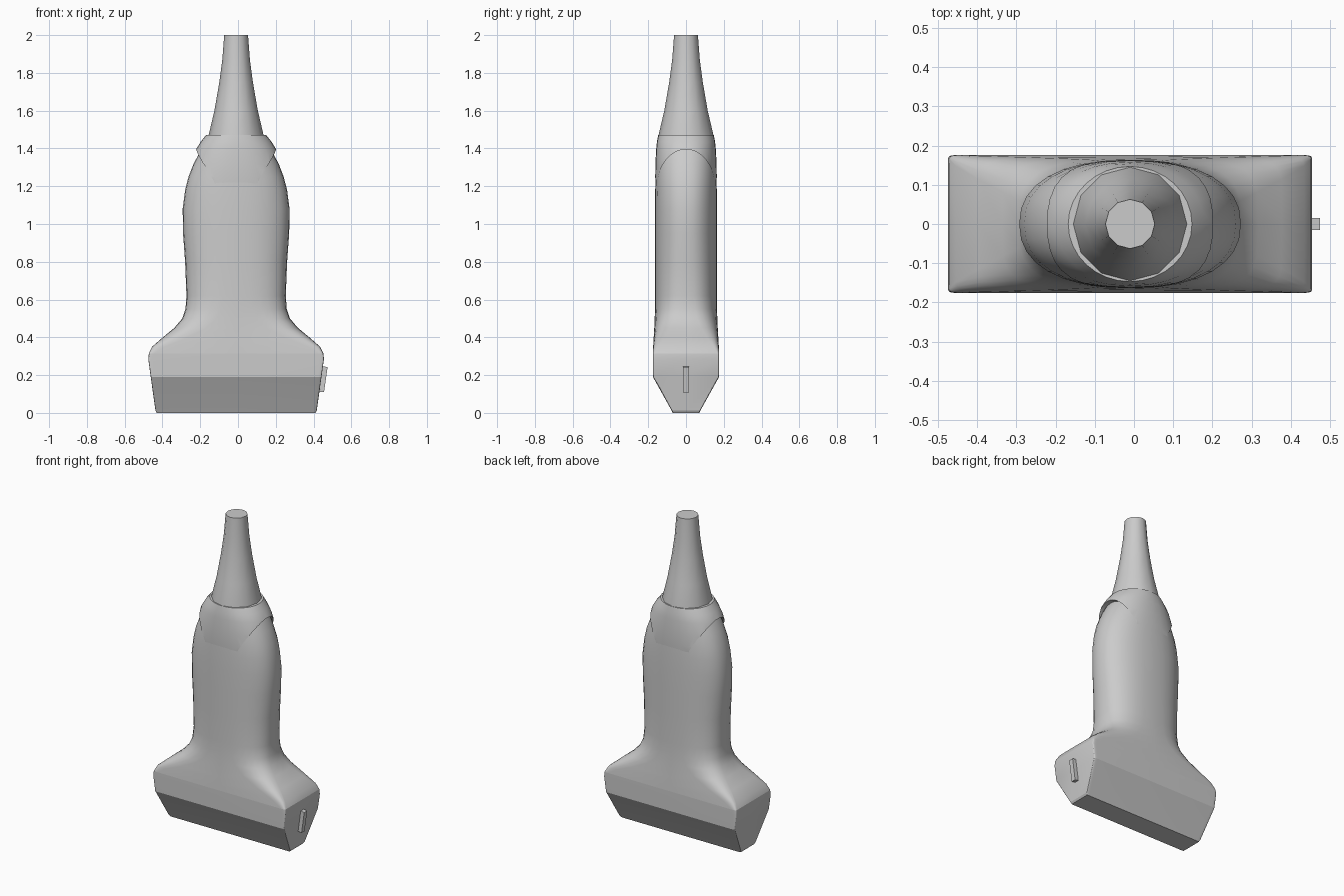
import bpy, bmesh, math

if "Cube" in bpy.data.objects:
    bpy.data.objects.remove(bpy.data.objects["Cube"])

CX = -0.01   # axis of the probe; the side marker makes the whole centred
SIDES = 32


def ring(z, a, b, n, sides):
    """Superellipse section: n=2 is an ellipse, a large n is a rectangle."""
    pts = []
    for i in range(sides):
        t = 2 * math.pi * i / sides
        c, s = math.cos(t), math.sin(t)
        x = math.copysign(abs(c) ** (2 / n), c) if abs(c) > 1e-6 else 0
        y = math.copysign(abs(s) ** (2 / n), s) if abs(s) > 1e-6 else 0
        pts.append((CX + a * x, b * y, z))
    return pts


def loft(name, sections, sides=SIDES):
    """Closed skin through sections given as (z, half x, half y, exponent)."""
    bm = bmesh.new()
    rings = [[bm.verts.new(p) for p in ring(*s, sides)] for s in sections]
    for lo, hi in zip(rings, rings[1:]):
        for i in range(sides):
            j = (i + 1) % sides
            bm.faces.new((lo[i], lo[j], hi[j], hi[i]))
    bm.faces.new(rings[0][::-1])
    bm.faces.new(rings[-1])
    mesh = bpy.data.meshes.new(name)
    bm.to_mesh(mesh)
    bm.free()
    obj = bpy.data.objects.new(name, mesh)
    bpy.context.collection.objects.link(obj)
    return obj


def activate(obj):
    bpy.ops.object.select_all(action='DESELECT')
    obj.select_set(True)
    bpy.context.view_layer.objects.active = obj


def smooth(obj, degrees=28):
    activate(obj)
    bpy.ops.object.shade_smooth_by_angle(angle=math.radians(degrees))


# Wedge-shaped scanning head
head = loft("scan_head", [
    (0.0, 0.420, 0.070, 60), (0.012, 0.427, 0.076, 60),
    (0.19, 0.452, 0.175, 60), (0.285, 0.465, 0.176, 60),
    (0.315, 0.462, 0.176, 50)])
smooth(head, 18)

# Shoulders flowing into the oval grip
grip = loft("grip", [
    (0.315, 0.462, 0.176, 50), (0.35, 0.445, 0.174, 20),
    (0.40, 0.388, 0.171, 8), (0.45, 0.327, 0.168, 4.5),
    (0.50, 0.285, 0.166, 3.2), (0.55, 0.268, 0.164, 2.7),
    (0.62, 0.263, 0.163, 2.5), (0.80, 0.270, 0.163, 2.4),
    (0.95, 0.281, 0.164, 2.3), (1.08, 0.283, 0.164, 2.3),
    (1.18, 0.270, 0.163, 2.3), (1.25, 0.252, 0.161, 2.3),
    (1.32, 0.225, 0.159, 2.2), (1.38, 0.192, 0.154, 2.2),
    (1.45, 0.150, 0.142, 2.0)])
smooth(grip, 35)

# Collar with a front and a back flap, arched open over each side of the grip
collar = loft("collar", [
    (1.20, 0.268, 0.161, 2.3), (1.25, 0.262, 0.163, 2.3),
    (1.32, 0.242, 0.162, 2.2), (1.395, 0.212, 0.158, 2.2),
    (1.435, 0.188, 0.154, 2.1), (1.472, 0.158, 0.147, 2.0)])
bpy.ops.mesh.primitive_cylinder_add(vertices=48, radius=1, depth=1,
                                    location=(CX, 0, 1.20),
                                    rotation=(0, math.pi / 2, 0))
cutter = bpy.context.object
cutter.name = "arch_cutter"
cutter.scale = (0.195, 0.152, 1)
cutter.hide_render = True
cut = collar.modifiers.new("arch", 'BOOLEAN')
cut.operation = 'DIFFERENCE'
cut.solver = 'EXACT'
cut.object = cutter
activate(collar)
bpy.ops.object.modifier_apply(modifier=cut.name)
bpy.data.objects.remove(cutter)
smooth(collar, 30)

# Tapering cable sleeve
sleeve = loft("cable_sleeve", [
    (1.44, 0.148, 0.148, 2), (1.472, 0.145, 0.145, 2), (1.60, 0.115, 0.115, 2),
    (1.75, 0.089, 0.089, 2), (1.87, 0.073, 0.073, 2),
    (2.0, 0.063, 0.063, 2)], sides=12)
smooth(sleeve, 35)

# Orientation marker on the right end of the head
bpy.ops.mesh.primitive_cube_add(size=1, location=(0.45, 0, 0.178),
                                rotation=(0, math.radians(8), 0))
marker = bpy.context.object
marker.name = "orientation_marker"
marker.scale = (0.03, 0.03, 0.135)
